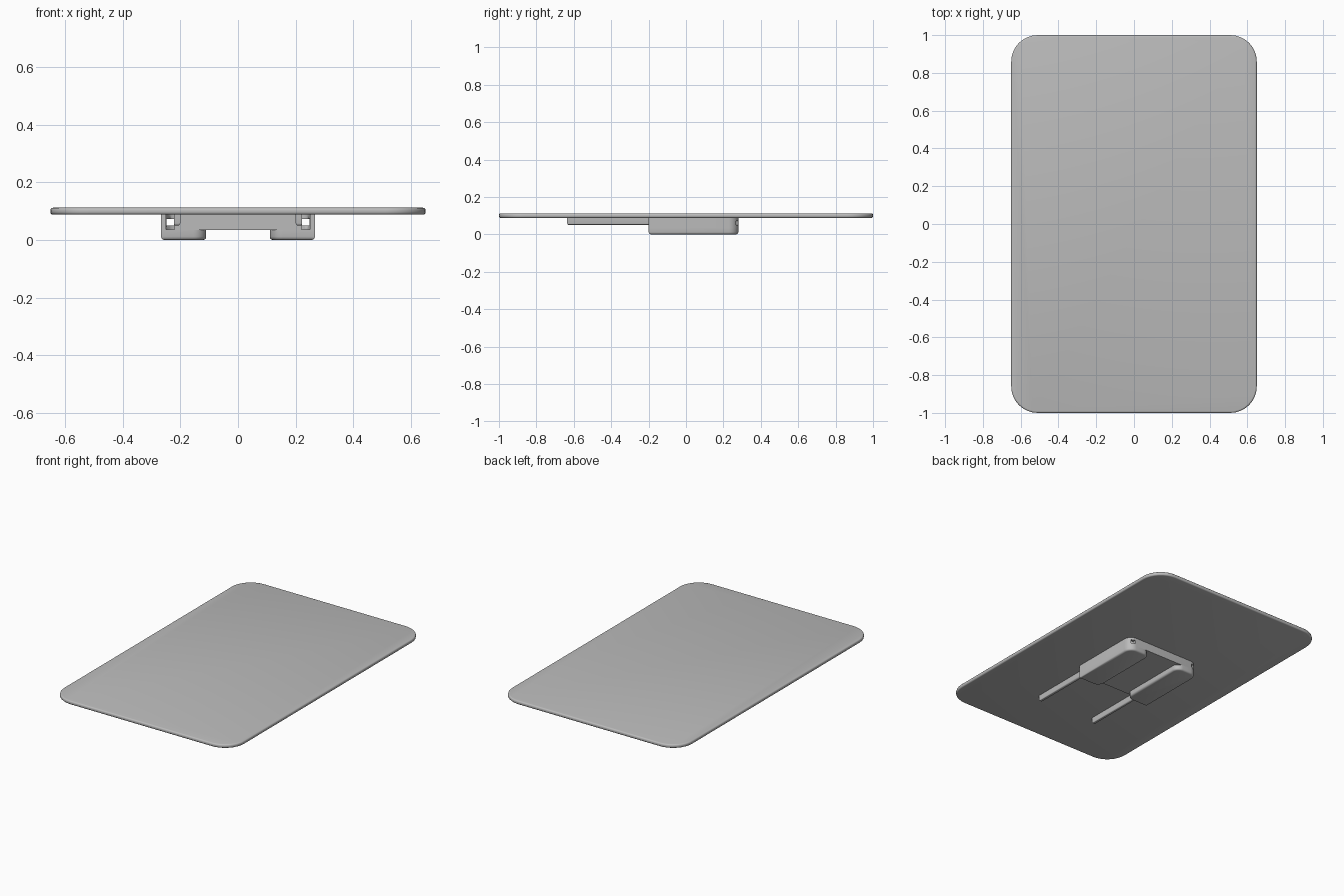
import bpy, bmesh, math
from mathutils import Vector

cube = bpy.data.objects.get("Cube")
if cube:
    bpy.data.objects.remove(cube, do_unlink=True)

grey = bpy.data.materials.new("plain_grey")
grey.use_nodes = True
colour = (0.5, 0.5, 0.5, 1)
grey.diffuse_color = colour
grey.node_tree.nodes["Principled BSDF"].inputs["Base Color"].default_value = colour


def fillet(corners, steps=8):
    """Round each right-angled corner (x, y, radius) of an outline."""
    points = []
    for i, (x, y, r) in enumerate(corners):
        p = Vector((x, y))
        if r == 0:
            points.append(p)
            continue
        before = (Vector(corners[i - 1][:2]) - p).normalized()
        after = (Vector(corners[(i + 1) % len(corners)][:2]) - p).normalized()
        centre = p + r * (before + after)
        for k in range(steps + 1):
            a = math.pi / 2 * k / steps
            points.append(centre - r * (after * math.cos(a) + before * math.sin(a)))
    return points


def prism(name, corners, z0, z1, bottom=0, top=0, mirror=False):
    """Extrude a filleted outline, optionally rounding its rims."""
    bm = bmesh.new()
    face = bm.faces.new([bm.verts.new((p.x, p.y, z0)) for p in fillet(corners)])
    out = bmesh.ops.extrude_face_region(bm, geom=[face])
    moved = [v for v in out["geom"] if isinstance(v, bmesh.types.BMVert)]
    bmesh.ops.translate(bm, vec=(0, 0, z1 - z0), verts=moved)
    bmesh.ops.recalc_face_normals(bm, faces=bm.faces)
    for z, size in ((z0, bottom), (z1, top)):
        if size:
            rim = [e for e in bm.edges if all(abs(v.co.z - z) < 1e-5 for v in e.verts)]
            bmesh.ops.bevel(bm, geom=rim, offset=size, segments=3,
                            profile=0.5, affect='EDGES')
    mesh = bpy.data.meshes.new(name)
    bm.to_mesh(mesh)
    bm.free()
    mesh.materials.append(grey)
    obj = bpy.data.objects.new(name, mesh)
    bpy.context.collection.objects.link(obj)
    bpy.ops.object.select_all(action='DESELECT')
    obj.select_set(True)
    bpy.context.view_layer.objects.active = obj
    bpy.ops.object.shade_smooth_by_angle(angle=math.radians(35))
    if mirror:
        obj.modifiers.new("mirror", 'MIRROR')
    return obj


def rectangle(x0, x1, y0, y1, r=0):
    return [(x0, y0, r), (x1, y0, r), (x1, y1, r), (x0, y1, r)]


# Large thin panel with rounded corners and softened rims
prism("panel", rectangle(-0.65, 0.65, -1, 1, 0.14), 0.088, 0.112, 0.009, 0.009)

# Solid block between the bracket walls
prism("centre_block", rectangle(-0.22, 0.22, -0.2, 0.27), 0.035, 0.09)

# U-shaped bracket wall, open at the front
wall = prism("bracket_wall", [
    (-0.267, -0.2, 0), (-0.25, -0.2, 0), (-0.25, 0.262, 0.035), (0.25, 0.262, 0.035),
    (0.25, -0.2, 0), (0.267, -0.2, 0), (0.267, 0.28, 0.052), (-0.267, 0.28, 0.052)],
    0.034, 0.09)

# Small openings at the back corners of the wall
cutter = prism("opening_cutter", rectangle(0.222, 0.248, 0.2, 0.3), 0.05, 0.072, mirror=True)
cutter.hide_render = True
cut = wall.modifiers.new("openings", 'BOOLEAN')
cut.object = cutter
cut.solver = 'EXACT'
bpy.context.view_layer.objects.active = wall
bpy.ops.object.modifier_apply(modifier=cut.name)
bpy.data.objects.remove(cutter, do_unlink=True)

# Inward lips under the bracket, rounded at the inner ends
prism("bracket_lips", [
    (0.11, -0.2, 0.045), (0.267, -0.2, 0), (0.267, 0.28, 0.052), (0.11, 0.28, 0.045)],
    0, 0.036, bottom=0.012, mirror=True)

# Slim rails running forward from the bracket
prism("rails", rectangle(0.2, 0.222, -0.635, -0.19), 0.05, 0.09, bottom=0.008, mirror=True)
